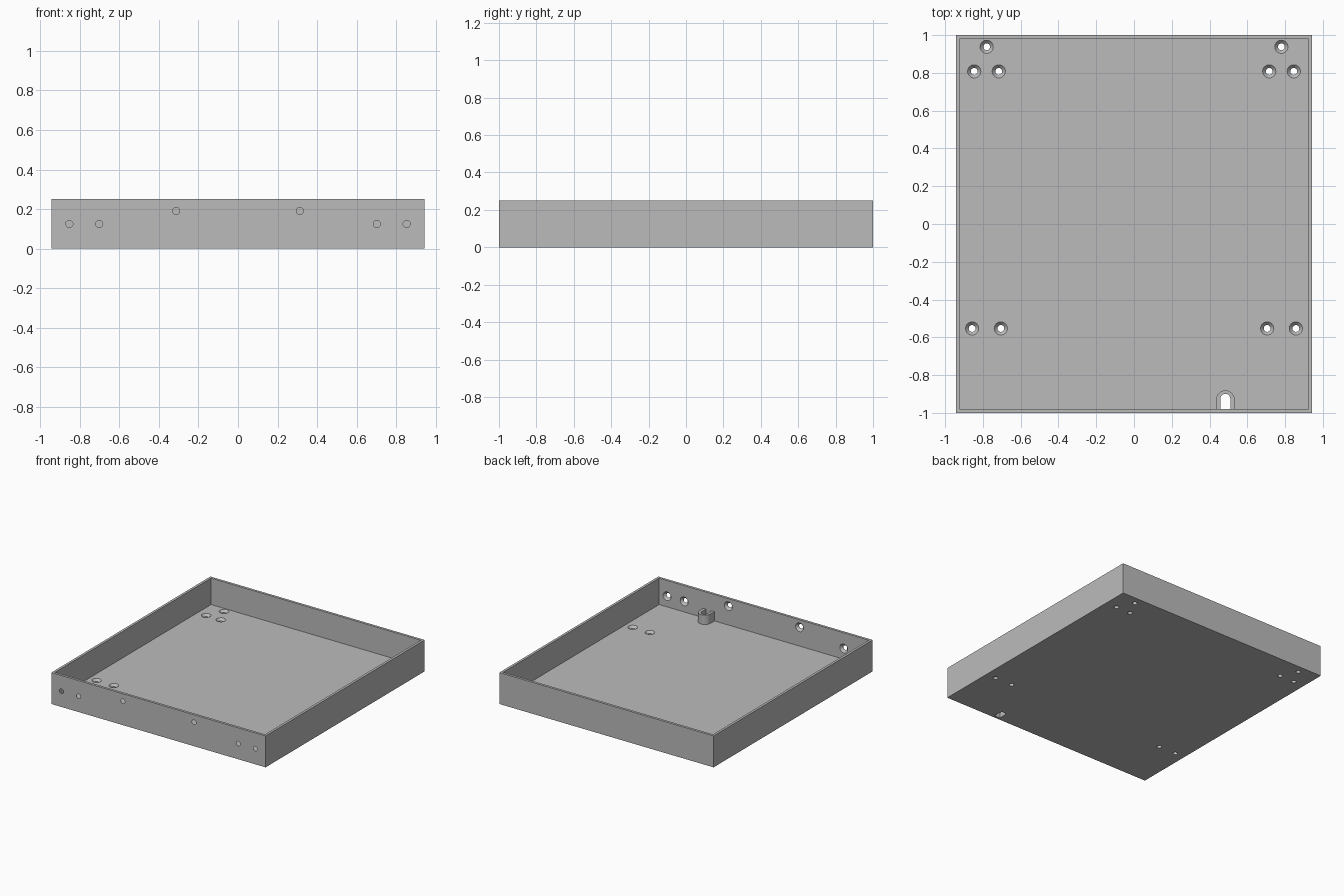
import bpy, bmesh, math
from mathutils import Matrix, Vector

HALF_X, HALF_Y, HEIGHT = 0.943, 1.0, 0.25
WALL, FLOOR = 0.02, 0.04
INNER_FRONT = -HALF_Y + WALL

if "Cube" in bpy.data.objects:
    bpy.data.objects.remove(bpy.data.objects["Cube"], do_unlink=True)

grey = bpy.data.materials.new("plain grey")
grey.use_nodes = True
colour = (0.5, 0.5, 0.5, 1)
grey.diffuse_color = colour
grey.node_tree.nodes["Principled BSDF"].inputs["Base Color"].default_value = colour


def to_object(name, bm):
    bmesh.ops.recalc_face_normals(bm, faces=bm.faces)
    mesh = bpy.data.meshes.new(name)
    bm.to_mesh(mesh)
    bm.free()
    mesh.materials.append(grey)
    obj = bpy.data.objects.new(name, mesh)
    bpy.context.collection.objects.link(obj)
    return obj


def box(name, low, high):
    bm = bmesh.new()
    low, high = Vector(low), Vector(high)
    size = Matrix.Diagonal((high - low).to_4d())
    size[3][3] = 1
    bmesh.ops.create_cube(bm, size=1, matrix=Matrix.Translation((low + high) / 2) @ size)
    return to_object(name, bm)


def arch(name, x, y, radius, y_start, z_low, z_high, steps=24):
    """Upright prism with a round end pointing to the back."""
    outline = [(x + radius, y_start)]
    for i in range(steps + 1):
        a = math.pi * i / steps
        outline.append((x + radius * math.cos(a), y + radius * math.sin(a)))
    outline.append((x - radius, y_start))
    bm = bmesh.new()
    face = bm.faces.new([bm.verts.new((px, py, z_low)) for px, py in outline])
    extruded = bmesh.ops.extrude_face_region(bm, geom=[face])["geom"]
    verts = [v for v in extruded if isinstance(v, bmesh.types.BMVert)]
    bmesh.ops.translate(bm, verts=verts, vec=(0, 0, z_high - z_low))
    return to_object(name, bm)


def add_screw(bm, matrix, steps=32):
    """Turned screw shape: straight shank, then a countersunk head."""
    rings = []
    for r, h in [(0.018, -0.06), (0.018, -0.018), (0.035, 0), (0.035, 0.01)]:
        angles = [2 * math.pi * i / steps for i in range(steps)]
        rings.append([bm.verts.new(matrix @ Vector((r * math.cos(a), r * math.sin(a), h)))
                      for a in angles])
    for lower, upper in zip(rings, rings[1:]):
        for i in range(steps):
            j = (i + 1) % steps
            bm.faces.new((lower[i], lower[j], upper[j], upper[i]))
    bm.faces.new(rings[0])
    bm.faces.new(rings[-1])


def combine(target, tool, operation):
    mod = target.modifiers.new(operation.lower(), "BOOLEAN")
    mod.operation, mod.solver, mod.object = operation, "EXACT", tool
    bpy.context.view_layer.objects.active = target
    bpy.ops.object.modifier_apply(modifier=mod.name)
    bpy.data.objects.remove(tool, do_unlink=True)


# Open tray
tray = box("tray", (-HALF_X, -HALF_Y, 0), (HALF_X, HALF_Y, HEIGHT))
combine(tray, box("hollow", (-HALF_X + WALL, INNER_FRONT, FLOOR),
                  (HALF_X - WALL, HALF_Y - WALL, HEIGHT + 0.1)), "DIFFERENCE")

# Cable guide: round-ended collar on the front wall with a slot through the floor
combine(tray, arch("collar", 0.484, -0.93, 0.049, INNER_FRONT - 0.01, 0.01, 0.115), "UNION")
combine(tray, arch("slot", 0.484, -0.925, 0.026, INNER_FRONT, -0.1, 0.2), "DIFFERENCE")

# Countersunk screw holes, mirrored left and right
screws = bmesh.new()
for side in (-1, 1):
    for x, y in [(0.78, 0.938), (0.846, 0.808), (0.716, 0.808), (0.857, -0.553), (0.705, -0.553)]:
        add_screw(screws, Matrix.Translation((side * x, y, FLOOR)))
    for x, z in [(0.853, 0.125), (0.702, 0.125), (0.313, 0.19)]:
        add_screw(screws, Matrix.Translation((side * x, INNER_FRONT, z))
                  @ Matrix.Rotation(-math.pi / 2, 4, "X"))
combine(tray, to_object("screws", screws), "DIFFERENCE")

# Smooth round surfaces, sharp edges
bpy.ops.object.select_all(action="DESELECT")
tray.select_set(True)
bpy.context.view_layer.objects.active = tray
bpy.ops.object.shade_smooth_by_angle(angle=math.radians(30))
